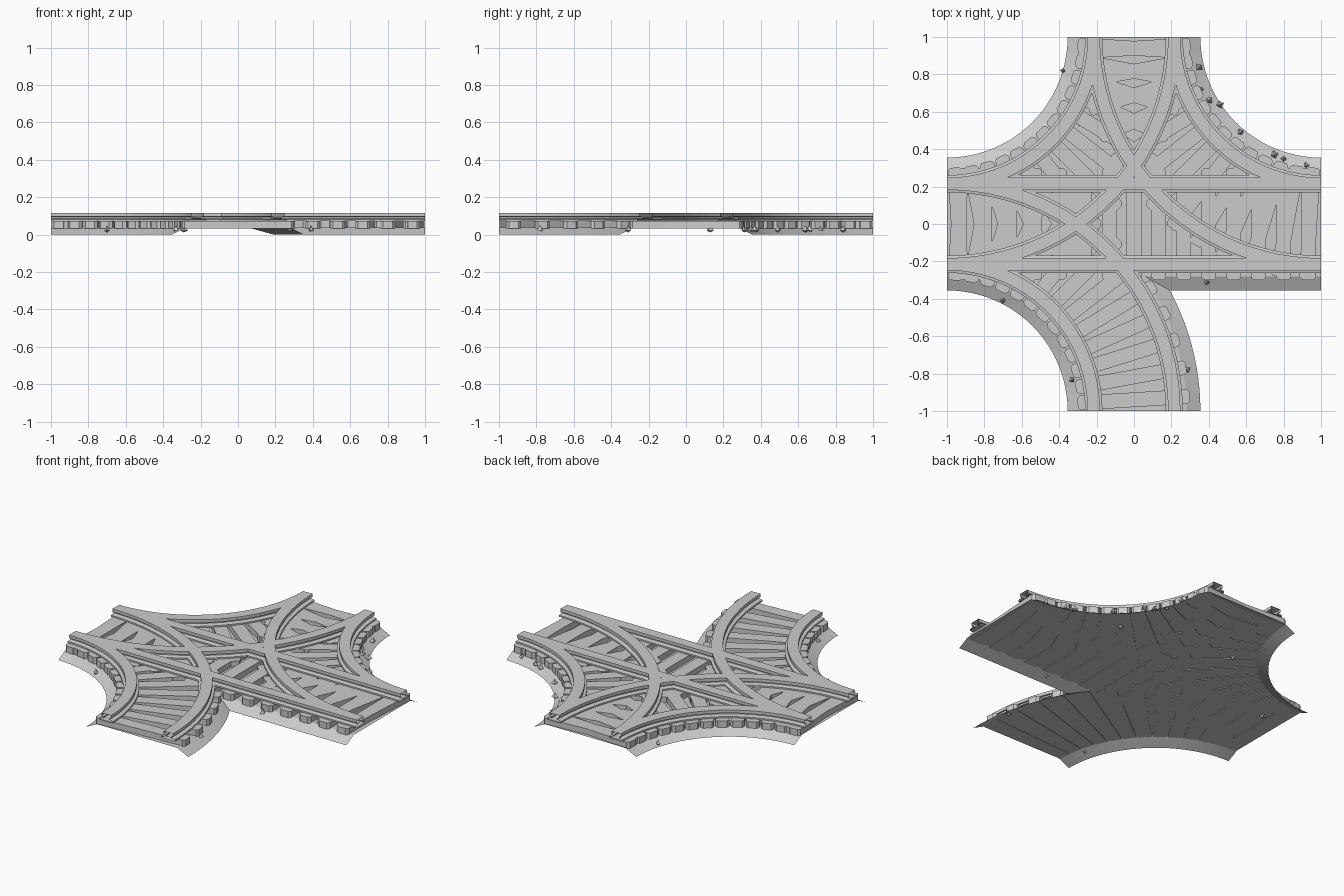
import bpy, math, random
from mathutils import Vector

if "Cube" in bpy.data.objects:
    bpy.data.objects.remove(bpy.data.objects["Cube"])
random.seed(4)


def material(name, value):
    mat = bpy.data.materials.new(name)
    mat.use_nodes = True
    colour = (value, value, value, 1)
    mat.diffuse_color = colour
    mat.node_tree.nodes["Principled BSDF"].inputs["Base Color"].default_value = colour
    return mat


GREY = material("plain grey", 0.6)


def make(name, verts, faces):
    mesh = bpy.data.meshes.new(name)
    mesh.from_pydata([tuple(v) for v in verts], [], faces)
    mesh.materials.append(GREY)
    obj = bpy.data.objects.new(name, mesh)
    bpy.context.collection.objects.link(obj)
    return obj


def arc(cx, cy, r, a0, a1, n=24):
    angles = [math.radians(a0 + (a1 - a0) * i / n) for i in range(n + 1)]
    return [(cx + r * math.cos(a), cy + r * math.sin(a)) for a in angles]


# Ballast bed: a thin sheet with sloping shoulders and open arm ends
def outline(w):
    r = 1 + w
    meet = math.degrees(math.asin((1 - w) / r))
    return [arc(1, 1, 1 - w, 270, 180), arc(-1, 1, 1 - w, 0, -90),
            arc(-1, -1, 1 - w, 90, 0), arc(-1, -1, r, 0, meet) + [(1, -w)]]


BED_Z = 0.037
verts, faces, top = [], [], []
for outer, inner in zip(outline(0.355), outline(0.28)):
    n, base = len(outer), len(verts)
    verts += [(x, y, 0) for x, y in outer] + [(x, y, BED_Z) for x, y in inner]
    faces += [(base + i, base + i + 1, base + n + i + 1, base + n + i) for i in range(n - 1)]
    top += range(base + n, base + 2 * n)
bed = make("ballast_bed", verts, faces + [top])


# Tracks: each maps distance along (0..1) and sideways offset to a point
def straight(t, off):
    return Vector((2 * t - 1, off, 0))


def curve(cx, cy, start):
    def place(t, off):
        a = math.radians(start + 90 * t)
        return Vector((cx + (1 + off) * math.cos(a), cy + (1 + off) * math.sin(a), 0))
    return place


TRACKS = [("straight", straight, 1, 15), ("back_right", curve(-1, 1, -90), 32, 13),
          ("back_left", curve(1, 1, 180), 32, 13), ("front_right", curve(-1, -1, 0), 32, 13)]

# Rail section: broad foot, narrow web, flat head
HALF = [(0.046, 0.072), (0.046, 0.082), (0.02, 0.087), (0.02, 0.095), (0.033, 0.098), (0.033, 0.117)]
SECTION = HALF + [(-x, z) for x, z in reversed(HALF)]


def rail(name, place, steps, gauge):
    verts, faces, n = [], [], len(SECTION)
    for s in range(steps + 1):
        for x, z in SECTION:
            verts.append(place(s / steps, gauge + x) + Vector((0, 0, z)))
    for s in range(steps):
        for i in range(n):
            j, a, b = (i + 1) % n, s * n, (s + 1) * n
            faces.append((a + i, b + i, b + j, a + j))
    make(name, verts, faces)


# Sleepers: chamfered planks laid across the track
def sleepers(name, place, count, half=0.3, wide=0.039, cut=0.014):
    plan = [(half, wide - cut), (half - cut, wide), (cut - half, wide), (-half, wide - cut),
            (-half, cut - wide), (cut - half, -wide), (half - cut, -wide), (half, cut - wide)]
    verts, faces, n = [], [], len(plan)
    for k in range(count):
        t, base = (k + 0.5) / count, len(verts)
        mid = place(t, 0)
        across = (place(t, 0.1) - mid).normalized()
        along = Vector((-across.y, across.x, 0))
        for z in (0.033, 0.073):
            verts += [mid + across * u + along * v + Vector((0, 0, z)) for u, v in plan]
        faces += [tuple(range(base + n, base + 2 * n)), tuple(range(base + n - 1, base - 1, -1))]
        faces += [(base + i, base + (i + 1) % n, base + n + (i + 1) % n, base + n + i) for i in range(n)]
    make(name, verts, faces)


for name, place, steps, count in TRACKS:
    rail(name + "_rail_a", place, steps, 0.215)
    rail(name + "_rail_b", place, steps, -0.215)
    sleepers(name + "_sleepers", place, count)

# Loose stones scattered along the shoulders
STONES = [(-0.38, 0.82), (0.35, 0.84), (0.36, 0.72), (0.4, 0.66), (0.46, 0.64), (0.57, 0.49),
          (0.42, 0.39), (0.75, 0.37), (0.8, 0.35), (0.92, 0.31), (-0.29, 0.53), (0.39, -0.31),
          (0.28, -0.78), (-0.33, -0.83), (-0.7, -0.41), (-0.85, 0.13)]
verts, faces = [], []
for x, y in STONES:
    b, turn = len(verts), random.uniform(0, 6)
    for i in range(4):
        a, r = turn + i * math.pi / 2, random.uniform(0.012, 0.024)
        verts.append((x + r * math.cos(a), y + r * math.sin(a), 0.022))
    verts += [(x, y, 0.05), (x, y, 0.012)]
    for i in range(4):
        j = (i + 1) % 4
        faces += [(b + i, b + j, b + 4), (b + j, b + i, b + 5)]
make("loose_stones", verts, faces)
